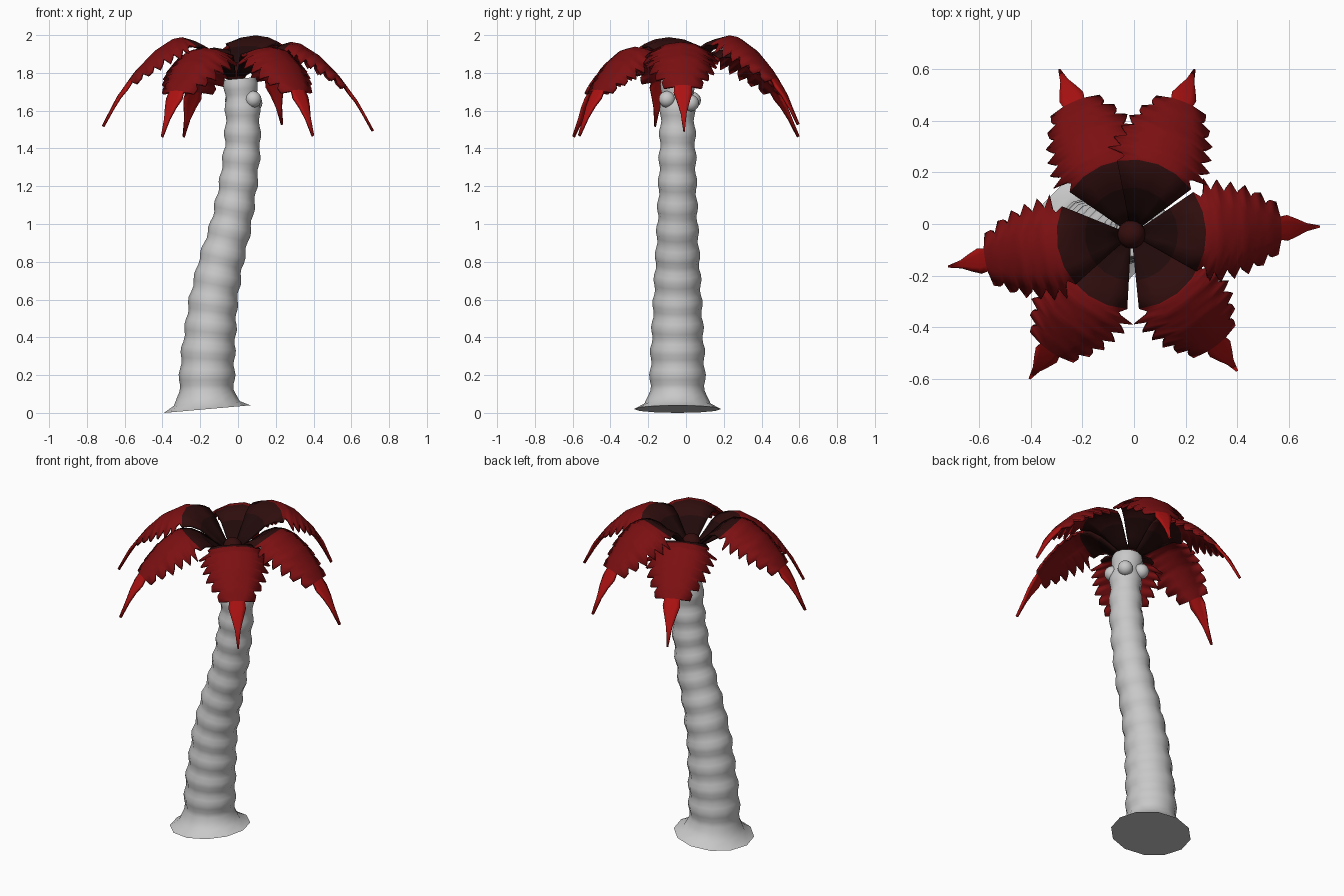
import bpy, bmesh, math
from mathutils import Vector

if "Cube" in bpy.data.objects:
    bpy.data.objects.remove(bpy.data.objects["Cube"], do_unlink=True)


def material(name, r, g, b):
    m = bpy.data.materials.new(name)
    m.use_nodes = True
    m.diffuse_color = (r, g, b, 1)
    bsdf = m.node_tree.nodes["Principled BSDF"]
    bsdf.inputs["Base Color"].default_value = (r, g, b, 1)
    bsdf.inputs["Roughness"].default_value = 0.9
    return m


BARK = material("pale grey bark", 0.58, 0.58, 0.58)
HEART = material("blackish red", 0.015, 0.003, 0.003)
RING = material("very dark red", 0.028, 0.004, 0.004)
LEAF = material("deep red", 0.2, 0.005, 0.006)
TIP = material("bright red", 0.42, 0.006, 0.006)
BUD = material("dark bud red", 0.035, 0.004, 0.004)

CENTRE = Vector((-0.01, -0.04, 0))


def finish(name, bm, mats, angle=40):
    bmesh.ops.recalc_face_normals(bm, faces=bm.faces[:])
    me = bpy.data.meshes.new(name)
    bm.to_mesh(me)
    bm.free()
    for m in mats:
        me.materials.append(m)
    ob = bpy.data.objects.new(name, me)
    bpy.context.collection.objects.link(ob)
    bpy.ops.object.select_all(action="DESELECT")
    ob.select_set(True)
    bpy.context.view_layer.objects.active = ob
    bpy.ops.object.shade_smooth_by_angle(angle=math.radians(angle))
    return ob


def interp(table, u):
    """Linear lookup of the remaining columns by the first column."""
    for a, b in zip(table, table[1:]):
        if u <= b[0]:
            f = max(0, (u - a[0]) / (b[0] - a[0]))
            return [p + (q - p) * f for p, q in zip(a[1:], b[1:])]
    return table[-1][1:]


# Trunk: leaning stack of rings with regular swellings and a flared foot
# columns: height, centre x, radius, lean in degrees
TRUNK = [(0.02, -0.163, 0.23, -5), (0.05, -0.165, 0.175, -4), (0.11, -0.167, 0.147, -2),
         (0.3, -0.16, 0.142, 3), (0.6, -0.13, 0.127, 9), (0.8, -0.09, 0.117, 14),
         (1.0, -0.035, 0.107, 14), (1.2, 0.0, 0.1, 8), (1.4, 0.023, 0.095, 4),
         (1.6, 0.025, 0.09, -1), (1.77, 0.01, 0.085, -5)]
SIDES = 12
bm = bmesh.new()
rows = []
heights = [0.02, 0.05] + [0.09 + 0.028 * i for i in range(61)]
for z in heights:
    x, r, lean = interp(TRUNK, z)
    if z > 0.1:
        r += 0.006 * math.cos((z - 0.2) * math.tau / 0.128)
    lean = math.radians(lean)
    ring = []
    for k in range(SIDES):
        a = math.tau * k / SIDES
        u = r * math.cos(a)
        ring.append(bm.verts.new((x + u * math.cos(lean), -0.045 + r * math.sin(a),
                                  z - u * math.sin(lean))))
    rows.append(ring)
for lo, hi in zip(rows, rows[1:]):
    for k in range(SIDES):
        n = (k + 1) % SIDES
        bm.faces.new((lo[k], lo[n], hi[n], hi[k]))
bm.faces.new(rows[0])
bm.faces.new(rows[-1])
finish("trunk", bm, [BARK], 50)


# Nuts under the crown, and the bud in its middle
def ball(name, pos, radius, mat):
    bm = bmesh.new()
    bmesh.ops.create_uvsphere(bm, u_segments=16, v_segments=10, radius=radius)
    finish(name, bm, [mat], 60).location = pos


for i, pos in enumerate([(0.08, -0.1, 1.66), (0.085, 0.025, 1.64), (-0.025, 0.035, 1.655)]):
    ball(f"nut_{i + 1}", pos, 0.044, BARK)
ball("crown_bud", (CENTRE.x, CENTRE.y, 1.8), 0.055, BUD)

# Frond: spine height by distance from the crown centre
SPINE = [(0.02, 1.78), (0.1, 1.825), (0.18, 1.885), (0.24, 1.92), (0.29, 1.934), (0.34, 1.925),
         (0.44, 1.86), (0.54, 1.755), (0.64, 1.615), (0.72, 1.465)]
WIDTH = [(0.29, 0.175), (0.34, 0.2), (0.42, 0.185), (0.48, 0.165), (0.54, 0.125), (0.57, 0.095)]
COLS = (-1, -0.5, 0, 0.5, 1)
ROOT, LEAF_END, TEETH = 0.29, 0.575, 6


def frond_rows():
    """Yield distance, edge half-width and core half-width along the frond."""
    for r in (0.02, 0.1, 0.18, 0.24, ROOT):
        yield r, None, None
    step = (LEAF_END - ROOT) / TEETH
    for i in range(TEETH):
        r = ROOT + i * step
        w, = interp(WIDTH, r)
        w2, = interp(WIDTH, r + step)
        yield r + 0.004, w - 0.04, w - 0.03
        yield r + step * 0.45, w - 0.022, w - 0.03
        yield r + step - 0.004, w2 + 0.008, w2 - 0.03
    for r, w in ((LEAF_END, 0.045), (0.6, 0.05), (0.635, 0.034), (0.67, 0.016), (0.72, 0.004)):
        yield r, w, w


def frond(name, angle, length, lift):
    bm = bmesh.new()
    grid, dists = [], []
    stretch = (length - ROOT) / (0.72 - ROOT)
    ca, sa = math.cos(angle), math.sin(angle)
    for r, edge, core in frond_rows():
        z, = interp(SPINE, r)
        line = []
        for t in COLS:
            if edge is None:
                # wedge near the heart, swept along an arc
                a = t * math.radians(32)
                u, v = r * math.cos(a), r * math.sin(a)
            else:
                v = t * (edge if abs(t) == 1 else core)
                u = ROOT + (r - ROOT) * stretch - 1.1 * v * v
            droop = 1.9 * v * v * min(1, r / ROOT)
            line.append(bm.verts.new((CENTRE.x + u * ca - v * sa, CENTRE.y + u * sa + v * ca,
                                      z + lift * min(1, r / 0.2) - droop)))
        grid.append(line)
        dists.append(r)
    for i in range(len(grid) - 1):
        mid = (dists[i] + dists[i + 1]) / 2
        slot = sum(mid > limit for limit in (0.18, ROOT, LEAF_END))
        for k in range(len(COLS) - 1):
            f = bm.faces.new((grid[i][k], grid[i + 1][k], grid[i + 1][k + 1], grid[i][k + 1]))
            f.material_index = slot
    ob = finish(name, bm, [HEART, RING, LEAF, TIP])
    mod = ob.modifiers.new("thickness", "SOLIDIFY")
    mod.thickness = 0.014
    mod.offset = -1


# Crown: six fronds given by their tip position and lift
FRONDS = [(0.72, -0.01, 0.03), (0.235, 0.6, 0.065), (-0.29, 0.6, 0.0),
          (-0.72, -0.165, 0.055), (-0.405, -0.6, 0.0), (0.4, -0.57, 0.005)]
for i, (x, y, lift) in enumerate(FRONDS):
    d = Vector((x, y, 0)) - CENTRE
    frond(f"frond_{i + 1}", math.atan2(d.y, d.x), d.length, lift)
